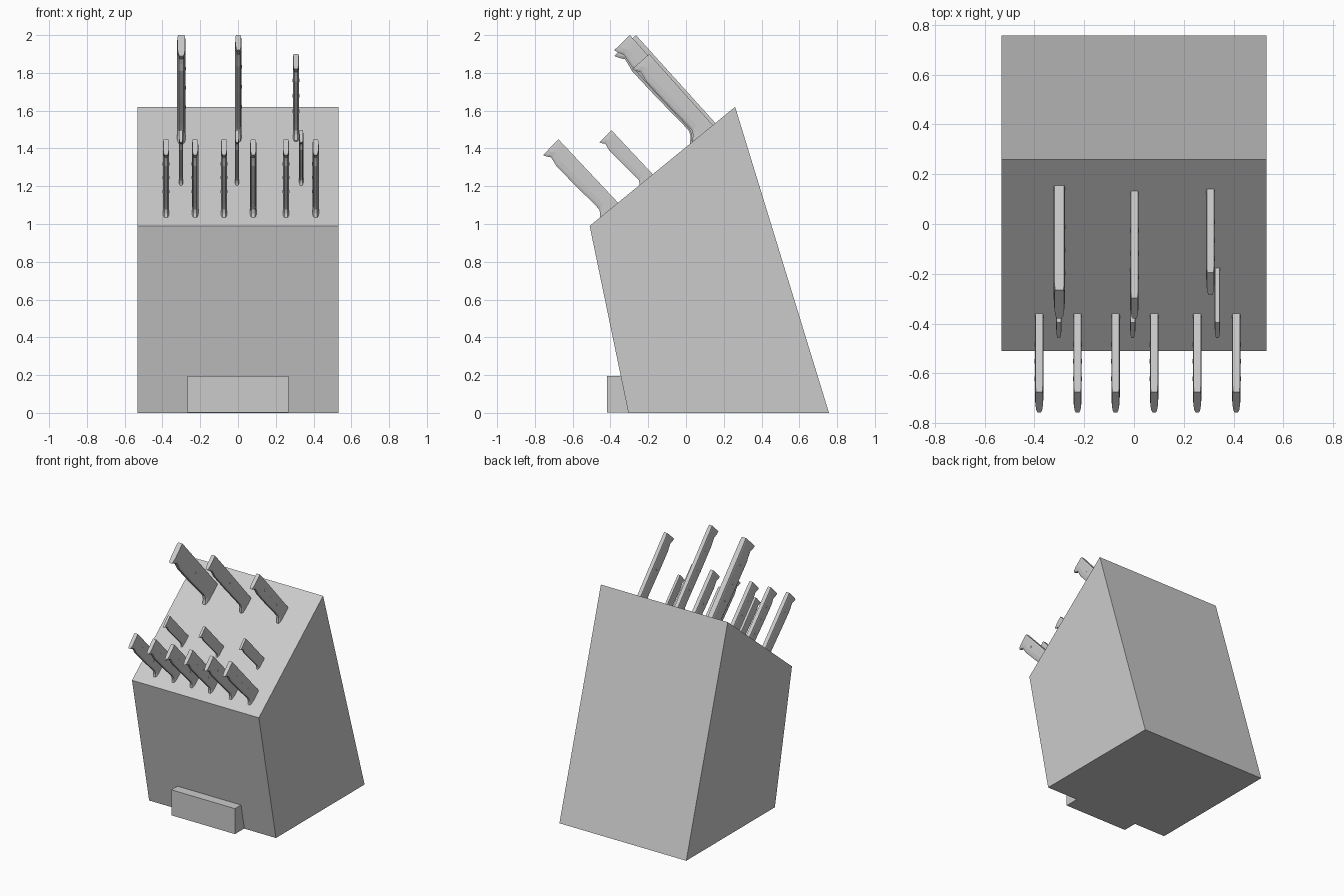
import bpy, bmesh
from mathutils import Vector, Matrix

if "Cube" in bpy.data.objects:
    bpy.data.objects.remove(bpy.data.objects["Cube"])


def finish(name, bm):
    bmesh.ops.recalc_face_normals(bm, faces=bm.faces)
    mesh = bpy.data.meshes.new(name)
    bm.to_mesh(mesh)
    bm.free()
    obj = bpy.data.objects.new(name, mesh)
    bpy.context.collection.objects.link(obj)
    return obj


def extruded(name, profile, half):
    """Side profile (y, z) extruded across x."""
    bm = bmesh.new()
    face = bm.faces.new([bm.verts.new((-half, y, z)) for y, z in profile])
    ext = bmesh.ops.extrude_face_region(bm, geom=[face])
    verts = [v for v in ext["geom"] if isinstance(v, bmesh.types.BMVert)]
    bmesh.ops.translate(bm, verts=verts, vec=(2 * half, 0, 0))
    return finish(name, bm)


# Handle stations: distance along (0 = butt, 1 = block face), depth, width factor
STATIONS = [(0, 1, .85), (.04, .93, .95), (.083, .81, 1), (.13, .84, 1),
            (.196, .9, 1), (.5, .88, 1), (.82, .83, 1), (.9, .83, 1),
            (.94, .92, 1), (.985, 1.12, 1), (1.06, 1.12, 1)]


def handle(name, x, half, butt_top, root_top, butt_low, rivets=True):
    """Lofted knife handle placed by three side-view (y, z) points."""
    origin = Vector((x, *butt_top))
    along = Vector((x, *root_top)) - origin
    down = Vector((x, *butt_low)) - origin
    bm = bmesh.new()
    rings = []
    for s, t, k in STATIONS:
        right = [(.85, 0), (1, .08), (1, t - .3), (.8, t - .1), (.5, t)]
        section = right + [(-w, d) for w, d in reversed(right)]
        rings.append([bm.verts.new(origin + along * s + down * d
                                   + Vector((w * k * half, 0, 0)))
                      for w, d in section])
    n = len(rings[0])
    for a, b in zip(rings, rings[1:]):
        for i in range(n):
            j = (i + 1) % n
            bm.faces.new((a[i], a[j], b[j], b[i]))
    bm.faces.new(rings[0])
    bm.faces.new(rings[-1])
    # Nearly flush rivets
    if rivets:
        for s in (.28, .5, .72):
            place = Matrix.Translation(origin + along * s + down * .42)
            bmesh.ops.create_cone(
                bm, cap_ends=True, segments=10, radius1=.009, radius2=.009,
                depth=2 * half + .002,
                matrix=place @ Matrix.Rotation(1.570796, 4, 'Y'))
    return finish(name, bm)


# Slanted wooden block and front foot plate
extruded("block", [(-.305, 0), (.757, 0), (.26, 1.62), (-.51, .99)], .532)
extruded("front_plate", [(-.418, .002), (-.26, .002), (-.26, .195), (-.418, .195)], .267)

# Large knives along the top
handle("large_handle_left", -.30, .023, (-.265, 2.0), (.155, 1.535), (-.38, 1.89))
handle("large_handle_middle", .002, .017, (-.297, 2.0), (.13, 1.52), (-.38, 1.92))
handle("large_handle_right", .307, .017, (-.195, 1.9), (.14, 1.525), (-.285, 1.82))

# Small paring knives in the middle row
for i, x in enumerate((-.302, -.005, .335)):
    handle(f"small_handle_{i + 1}", x, .011, (-.395, 1.497), (-.175, 1.262),
           (-.458, 1.432), rivets=False)

# Row of six steak knives
for i, x in enumerate((-.381, -.227, -.074, .081, .254, .411)):
    handle(f"steak_handle_{i + 1}", x, .017, (-.675, 1.448), (-.36, 1.113), (-.757, 1.365))
